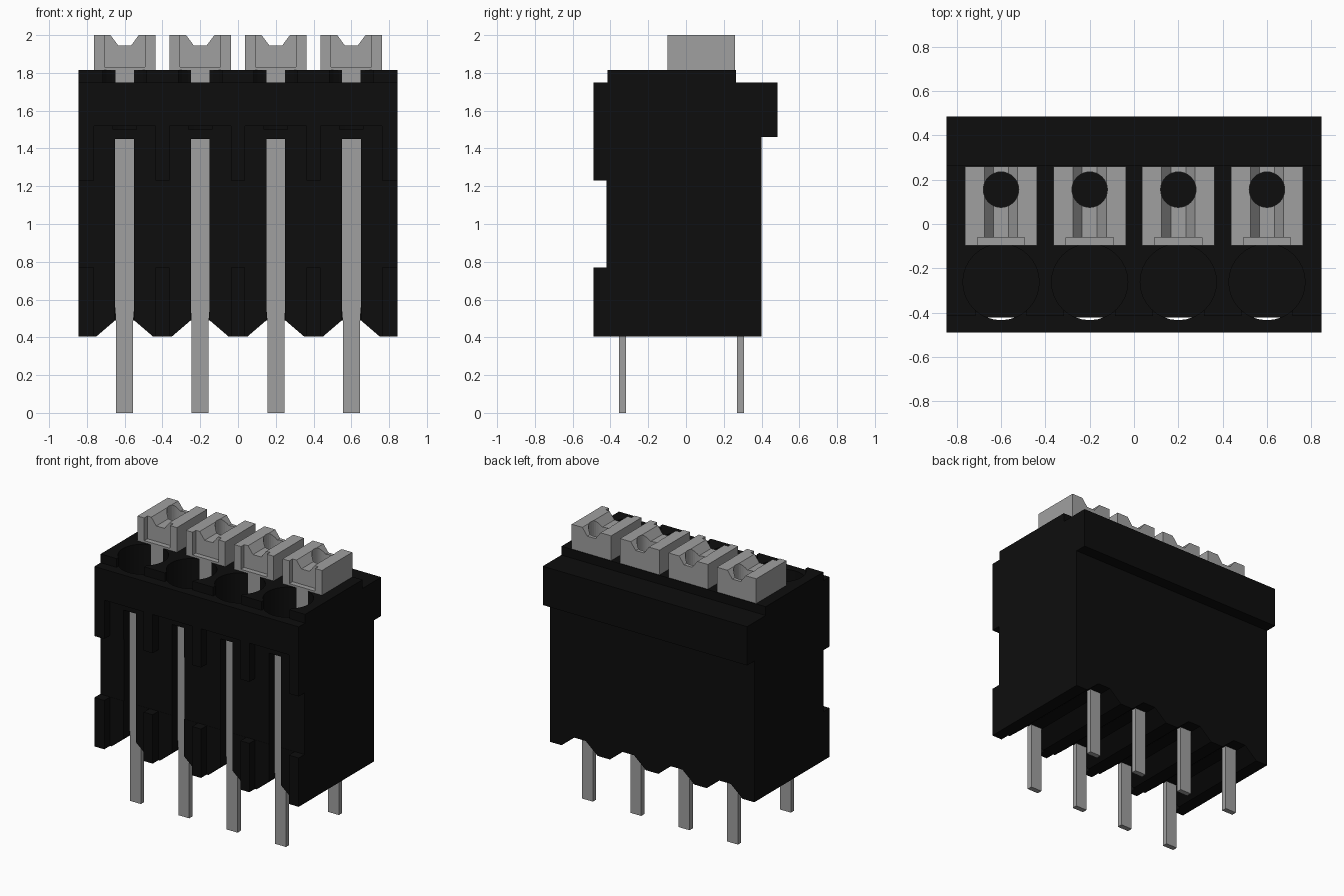
import bpy, bmesh, math

if "Cube" in bpy.data.objects:
    bpy.data.objects.remove(bpy.data.objects["Cube"])


def material(name, v):
    m = bpy.data.materials.new(name)
    m.diffuse_color = (v, v, v, 1)
    m.use_nodes = True
    m.node_tree.nodes["Principled BSDF"].inputs["Base Color"].default_value = m.diffuse_color
    return m


BLACK = material("black plastic", 0.004)
GREY = material("grey metal", 0.35)
PITCH = [-0.6, -0.2, 0.2, 0.6]


def finish(name, bm, mat):
    bmesh.ops.recalc_face_normals(bm, faces=bm.faces)
    me = bpy.data.meshes.new(name)
    bm.to_mesh(me)
    bm.free()
    ob = bpy.data.objects.new(name, me)
    bpy.context.collection.objects.link(ob)
    me.materials.append(mat)
    return ob


def prism(name, pts, axis, a, b, mat=BLACK):
    """Extrude a 2D profile along x (profile y,z), y (x,z) or z (x,y)."""
    place = {"x": lambda p: (a, p[0], p[1]),
             "y": lambda p: (p[0], a, p[1]),
             "z": lambda p: (p[0], p[1], a)}[axis]
    bm = bmesh.new()
    face = bm.faces.new([bm.verts.new(place(p)) for p in pts])
    ext = bmesh.ops.extrude_face_region(bm, geom=[face])["geom"]
    vec = [b - a if axis == k else 0 for k in "xyz"]
    bmesh.ops.translate(bm, vec=vec, verts=[v for v in ext if isinstance(v, bmesh.types.BMVert)])
    return finish(name, bm, mat)


def box(name, x0, x1, y0, y1, z0, z1, mat=BLACK):
    return prism(name, [(x0, y0), (x1, y0), (x1, y1), (x0, y1)], "z", z0, z1, mat)


def cylinder(name, x, y, r, z0, z1, n=32):
    pts = [(x + r * math.cos(2 * math.pi * i / n), y + r * math.sin(2 * math.pi * i / n))
           for i in range(n)]
    return prism(name, pts, "z", z0, z1)


def cut(ob, cutter):
    cutter.hide_render = True
    mod = ob.modifiers.new("cut", "BOOLEAN")
    mod.operation, mod.solver, mod.object = "DIFFERENCE", "EXACT", cutter
    bpy.context.view_layer.objects.active = ob
    bpy.ops.object.modifier_apply(modifier=mod.name)
    bpy.data.objects.remove(cutter)


# Housing: stepped side profile
housing = prism("housing", [
    (-0.49, 0.405), (0.40, 0.405), (0.40, 1.46), (0.485, 1.46), (0.485, 1.75),
    (0.265, 1.75), (0.265, 1.815), (-0.415, 1.815), (-0.415, 1.75), (-0.49, 1.75),
    (-0.49, 1.23), (-0.42, 1.23), (-0.42, 0.77), (-0.49, 0.77)], "x", -0.845, 0.845)

for i, x in enumerate(PITCH):
    # Front slot, pin groove, bottom channel
    cut(housing, box("slot", x - 0.163, x + 0.163, -0.6, -0.422, 0.3, 1.52))
    cut(housing, box("groove", x - 0.05, x + 0.05, -0.6, -0.35, 0.3, 1.45))
    cut(housing, prism("channel", [(x - 0.155, 0.4), (x - 0.155, 0.3), (x + 0.155, 0.3),
                                   (x + 0.155, 0.4), (x + 0.05, 0.49), (x - 0.05, 0.49)],
                       "y", -0.7, 0.7))
    # Round wire entry, open at the front step
    cut(housing, cylinder("entry", x, -0.262, 0.172, 1.5, 2.1))
    cut(housing, box("entry_mouth", x - 0.115, x + 0.115, -0.43, -0.3, 1.75, 2.1))

    # Spring clip with V groove, front recess and round hole
    clip = box(f"clip_{i + 1}", x - 0.163, x + 0.163, -0.098, 0.26, 1.52, 2.0, GREY)
    cut(clip, prism("groove", [(x - 0.09, 2.02), (x - 0.075, 2.0), (x - 0.034, 1.945),
                               (x + 0.034, 1.945), (x + 0.075, 2.0), (x + 0.09, 2.02)],
                    "y", -0.3, 0.5))
    cut(clip, box("recess", x - 0.107, x + 0.107, -0.2, -0.06, 1.83, 2.1))
    cut(clip, cylinder("hole", x, 0.155, 0.08, 1.4, 2.1))
    clip.data.materials.clear()
    clip.data.materials.append(GREY)
    for p in clip.data.polygons:
        p.material_index = 0

    # Solder pins: front one widens inside its groove
    prism(f"front_pin_{i + 1}", [(x - 0.045, 0), (x + 0.045, 0), (x + 0.045, 0.5), (x + 0.05, 0.56),
                                 (x + 0.05, 1.45), (x - 0.05, 1.45), (x - 0.05, 0.56),
                                 (x - 0.045, 0.5)], "y", -0.355, -0.317, GREY)
    box(f"rear_pin_{i + 1}", x - 0.045, x + 0.045, 0.27, 0.308, 0, 0.6, GREY)

housing.data.materials.clear()
housing.data.materials.append(BLACK)
for p in housing.data.polygons:
    p.material_index = 0
